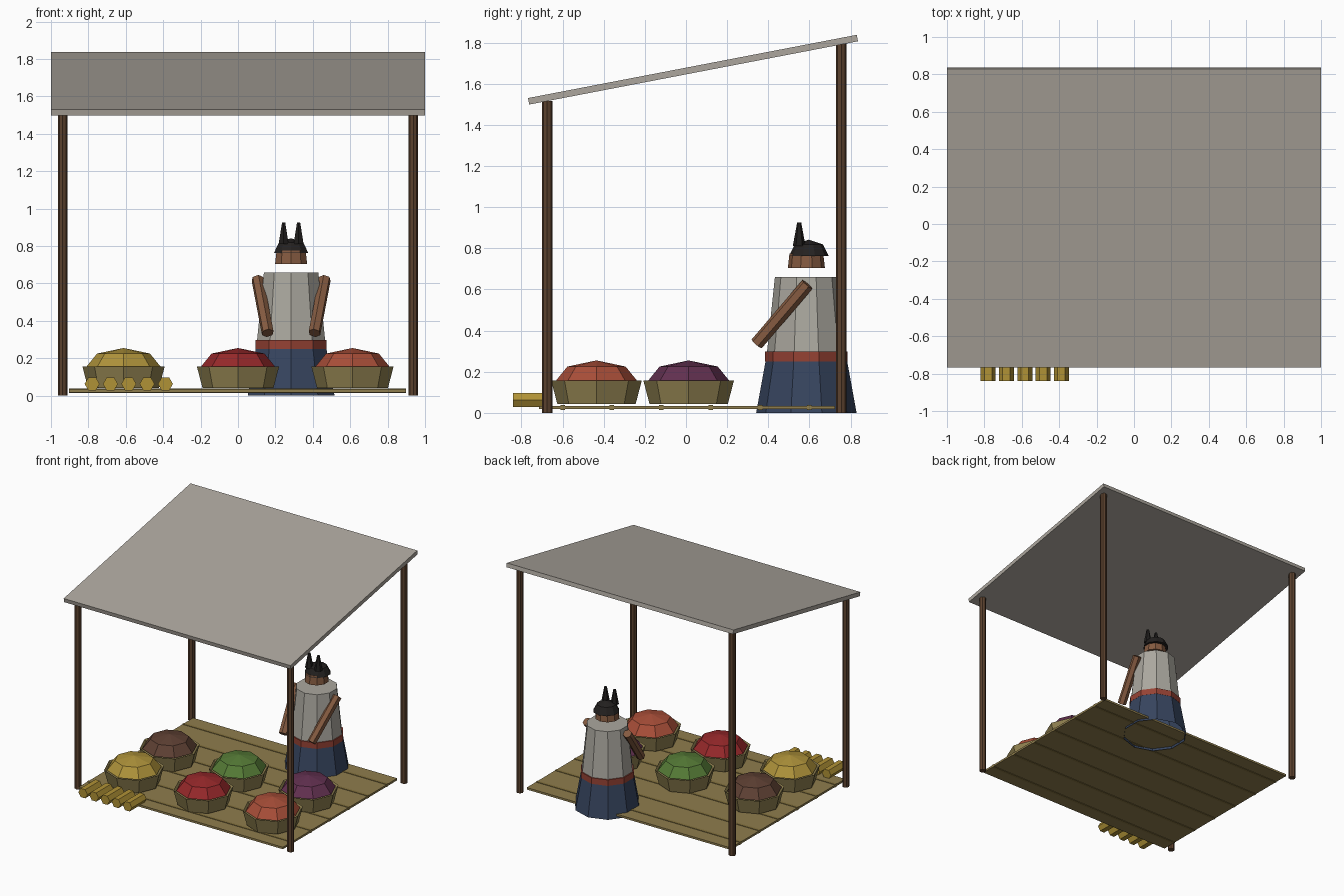
import bpy, bmesh, math
from mathutils import Vector, Matrix

if "Cube" in bpy.data.objects:
    bpy.data.objects.remove(bpy.data.objects["Cube"])

MATS = {}


def paint(obj, hex_code):
    """Flat colour from an sRGB hex code."""
    if hex_code not in MATS:
        rgb = [int(hex_code[i:i + 2], 16) / 255 for i in (0, 2, 4)]
        m = bpy.data.materials.new("paint_" + hex_code)
        m.diffuse_color = [((c + 0.055) / 1.055) ** 2.4 for c in rgb] + [1]
        m.use_nodes = True
        m.node_tree.nodes["Principled BSDF"].inputs["Base Color"].default_value = m.diffuse_color
        MATS[hex_code] = m
    obj.data.materials.append(MATS[hex_code])


def finish(name, bm, color, loc=(0, 0, 0), rot=(0, 0, 0)):
    bmesh.ops.recalc_face_normals(bm, faces=bm.faces[:])
    me = bpy.data.meshes.new(name)
    bm.to_mesh(me)
    bm.free()
    ob = bpy.data.objects.new(name, me)
    ob.location, ob.rotation_euler = loc, rot
    bpy.context.collection.objects.link(ob)
    paint(ob, color)
    return ob


def box(name, size, loc, color, rot=(0, 0, 0)):
    bm = bmesh.new()
    bmesh.ops.create_cube(bm, size=1)
    bmesh.ops.scale(bm, vec=size, verts=bm.verts)
    return finish(name, bm, color, loc, rot)


def rod(name, a, b, r1, r2, sides, color, caps=True, spin=0):
    """Tapered prism from point a to point b."""
    a, b = Vector(a), Vector(b)
    bm = bmesh.new()
    bmesh.ops.create_cone(bm, cap_ends=caps, segments=sides, radius1=r1, radius2=r2,
                          depth=(b - a).length, matrix=Matrix.Rotation(spin, 4, 'Z'))
    return finish(name, bm, color, (a + b) / 2,
                  (b - a).to_track_quat('Z', 'Y').to_euler())


def dome(name, loc, r, h, sides, color):
    """Upper half of a squashed low-poly sphere."""
    bm = bmesh.new()
    bmesh.ops.create_uvsphere(bm, u_segments=sides, v_segments=4, radius=r)
    bmesh.ops.delete(bm, geom=[v for v in bm.verts if v.co.z < -0.001], context='VERTS')
    bmesh.ops.scale(bm, vec=(1, 1, h / r), verts=bm.verts)
    bmesh.ops.holes_fill(bm, edges=bm.edges[:], sides=sides)
    return finish(name, bm, color, loc)


def basket(name, loc, color):
    """Flared tub with a thin rim and a slightly sunken top."""
    bm = bmesh.new()
    bmesh.ops.create_cone(bm, cap_ends=True, segments=8, radius1=0.19, radius2=0.22,
                          depth=0.115, matrix=Matrix.Translation((0, 0, 0.0575)))
    top = max(bm.faces, key=lambda f: f.calc_center_median().z)
    bmesh.ops.inset_region(bm, faces=[top], thickness=0.014, depth=0)
    bmesh.ops.translate(bm, vec=(0, 0, -0.02), verts=top.verts[:])
    return finish(name, bm, color, loc)


# Sloping canopy
box("canopy", (2.0, 1.627, 0.032), (0, 0.034, 1.668), "ACA69D", (0.19, 0, 0))

# Four posts
for side, sx in (("left", -1), ("right", 1)):
    for end, y, h in (("front", -0.675, 1.515), ("back", 0.755, 1.795)):
        rod(f"{end}_{side}_post", (sx * 0.937, y, 0), (sx * 0.937, y, h),
            0.026, 0.026, 8, "5C422E")

# Floor mat with cross ribs
box("floor_mat", (1.8, 1.44, 0.016), (-0.003, 0.005, 0.026), "8F7D4D")
for i in range(6):
    box(f"mat_rib_{i + 1}", (1.8, 0.022, 0.023), (-0.003, -0.6 + 0.24 * i, 0.026), "85733F")

# Two rows of baskets with heaped goods
heaps = [("yellow", -0.612, -0.435, "AE923A"), ("red", 0, -0.435, "96282A"),
         ("orange", 0.612, -0.435, "A84E38"), ("brown", -0.612, 0.013, "5E4033"),
         ("green", 0, 0.013, "557A36"), ("purple", 0.612, 0.013, "623050")]
for label, x, y, color in heaps:
    basket(label + "_basket", (x, y, 0.042), "908150")
    dome(label + "_heap", (x, y, 0.153), 0.2, 0.102, 8, color)

# Row of yellow sticks at the front edge
for i in range(5):
    x = -0.78 + 0.098 * i
    rod(f"yellow_stick_{i + 1}", (x, -0.84, 0.063), (x, -0.655, 0.063),
        0.04, 0.04, 6, "B09236", spin=math.pi / 6)

# Seller: skirt, belt, blouse
cx, cy = 0.284, 0.585
rod("skirt", (cx, cy, 0), (cx, cy, 0.27), 0.244, 0.195, 10, "37455F", caps=False)
rod("belt", (cx, cy, 0.25), (cx, cy, 0.298), 0.2, 0.2, 10, "964234")
rod("blouse", (cx, cy, 0.28), (cx, cy, 0.66), 0.193, 0.153, 10, "ABA89F")

# Head, hair and hair tufts
rod("head", (cx, cy, 0.705), (cx, cy, 0.775), 0.09, 0.082, 10, "845A40")
dome("hair", (cx, cy + 0.012, 0.762), 0.097, 0.08, 10, "242120")
for side, sx in (("left", -1), ("right", 1)):
    x = cx + sx * 0.04
    rod(side + "_hair_tuft", (x, 0.55, 0.81), (x, 0.55, 0.925), 0.031, 0.01, 6, "1E1C1B")
    # Arms reaching forward
    rod(side + "_arm", (cx + sx * 0.18, 0.59, 0.624), (cx + sx * 0.125, 0.343, 0.335),
        0.033, 0.033, 6, "845A40")
